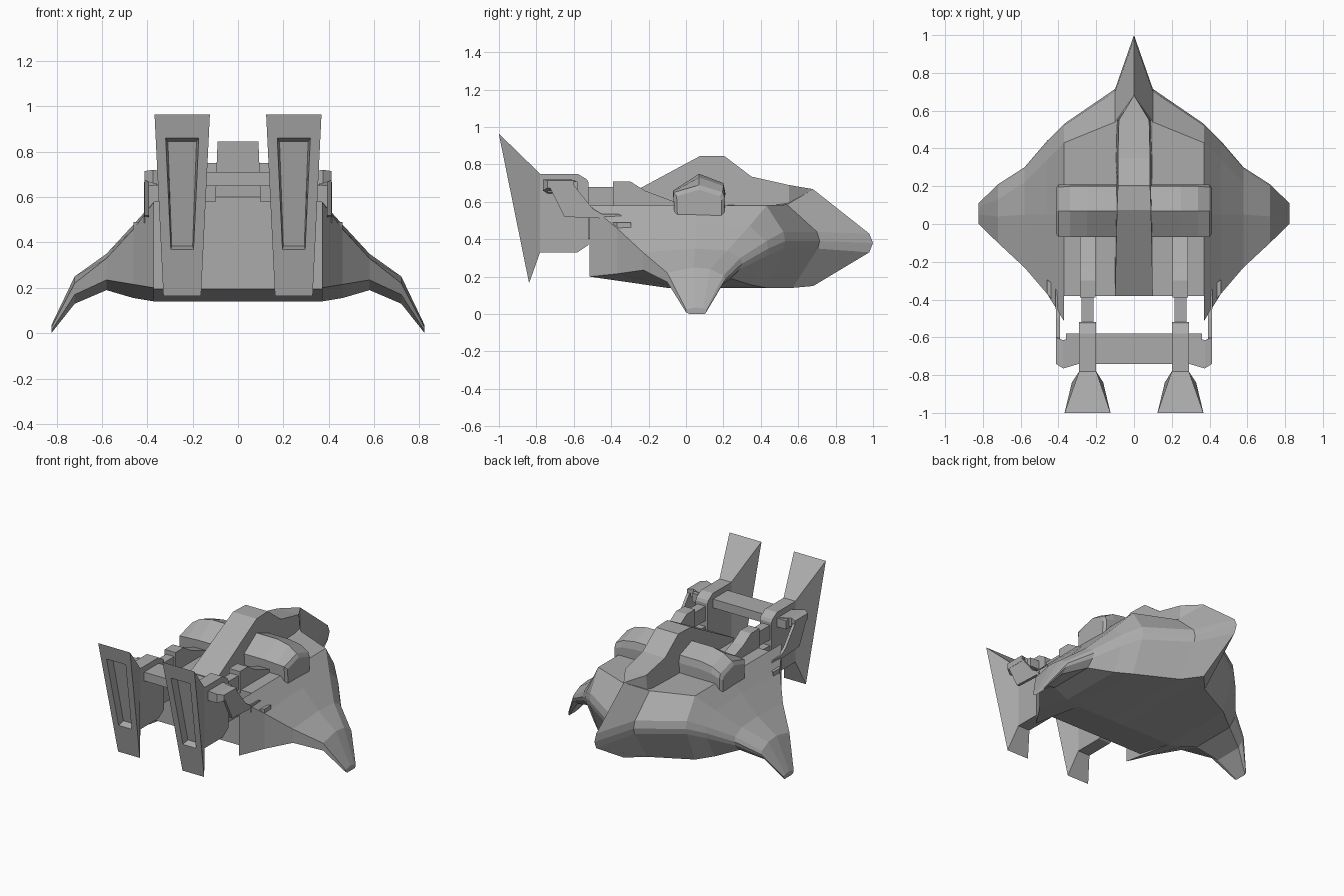
import bpy, bmesh

grey = bpy.data.materials.new("mid_grey")
grey.diffuse_color = (.41, .41, .41, 1)


def loft(name, rings, mirror=True, cap_start=True):
    """Skin a list of equal-length 3D rings, cap the ends, optionally mirror in x."""
    bm = bmesh.new()
    vs = [[bm.verts.new(p) for p in r] for r in rings]
    n = len(rings[0])
    for a, b in zip(vs, vs[1:]):
        for i in range(n):
            j = (i + 1) % n
            bm.faces.new((a[i], a[j], b[j], b[i]))
    if cap_start:
        bm.faces.new(vs[0][::-1])
    bm.faces.new(vs[-1])
    bmesh.ops.remove_doubles(bm, verts=bm.verts, dist=0.0005)
    bmesh.ops.recalc_face_normals(bm, faces=bm.faces)
    me = bpy.data.meshes.new(name)
    bm.to_mesh(me)
    bm.free()
    me.materials.append(grey)
    ob = bpy.data.objects.new(name, me)
    bpy.context.collection.objects.link(ob)
    if mirror:
        ob.modifiers.new("mirror", "MIRROR").use_axis = (True, False, False)
    return ob


def side(x, prof):
    return [(x, y, z) for y, z in prof]


def plate(name, x0, x1, prof, mirror=True):
    """Extrude a (y, z) profile from x0 to x1."""
    return loft(name, [side(x0, prof), side(x1, prof)], mirror)


def box(name, x0, x1, y0, y1, z0, z1, mirror=True):
    return plate(name, x0, x1, [(y0, z0), (y1, z0), (y1, z1), (y0, z1)], mirror)


# Centre hull: (y, z) sections from the centreline outwards
hull = [
    (0.00, [(-.38, .58), (.05, .58), (.68, .667), (.98, .43), (1.0, .38), (.98, .33),
            (.68, .15), (-.10, .14), (-.38, .195)]),
    (0.10, [(-.38, .58), (.05, .58), (.54, .585), (.70, .44), (.715, .39), (.705, .35),
            (.57, .14), (-.10, .14), (-.38, .195)]),
    (0.37, [(-.38, .58), (.05, .58), (.43, .58), (.52, .44), (.53, .39), (.52, .35),
            (.43, .14), (-.10, .14), (-.38, .195)]),
]
loft("hull", [side(x, p) for x, p in hull], cap_start=False)

# Drooping wings
wing = [
    (0.37, [(-.515, .58), (.05, .58), (.43, .58), (.52, .44), (.53, .39), (.52, .35),
            (.43, .14), (-.10, .14), (-.515, .20)]),
    (0.46, [(-.37, .46), (.05, .48), (.34, .47), (.43, .39), (.44, .35), (.43, .31),
            (.35, .155), (-.10, .155), (-.37, .215)]),
    (0.58, [(-.23, .33), (.05, .35), (.22, .34), (.29, .30), (.30, .27), (.29, .24),
            (.24, .19), (-.08, .19), (-.23, .235)]),
    (0.72, [(-.10, .22), (.04, .25), (.13, .24), (.20, .205), (.21, .185), (.20, .165),
            (.16, .13), (-.04, .13), (-.10, .17)]),
    (0.823, [(0, .025), (.05, .035), (.09, .03), (.108, .025), (.11, .018), (.108, .01),
             (.10, 0), (.02, 0), (0, .01)]),
]
loft("wing", [side(x, p) for x, p in wing])

# Raised spine with pointed front: y, top z, top half width, base half width
spine = [(-.38, .60, .10, .10), (.075, .845, .09, .10), (.205, .845, .085, .10),
         (.35, .735, .085, .10), (.55, .69, .08, .095), (.68, .668, .001, .001)]
loft("spine", [[(-b, y, .5), (b, y, .5), (t, y, z), (-t, y, z)] for y, z, t, b in spine],
     mirror=False)

# Faceted shoulder pods
pod = [(-.06, .50), (-.07, .66), (.07, .75), (.20, .70), (.21, .65), (.205, .50)]
pod_mid = [(-.06, .50), (-.07, .655), (.07, .73), (.20, .685), (.21, .64), (.205, .50)]
pod_shoulder = [(-.06, .50), (-.068, .65), (.07, .69), (.195, .652), (.208, .62), (.205, .50)]
pod_end = [(-.045, .50), (-.05, .63), (.07, .665), (.18, .63), (.19, .61), (.188, .50)]
loft("shoulder_pod", [side(.08, pod), side(.25, pod), side(.34, pod_mid),
                      side(.40, pod_shoulder), side(.414, pod_end)])

# Engine mounts running back from the pods
plate("engine_mount", .205, .287,
      [(-.06, .56), (-.06, .60), (-.22, .66), (-.30, .71), (-.39, .71), (-.39, .56)])
box("engine_neck", .215, .277, -.54, -.38, .58, .68)
box("engine_lower_neck", .215, .277, -.54, -.36, .40, .54)

# Engine body with chamfered front
plate("engine_body", .20, .29,
      [(-.79, .33), (-.58, .33), (-.52, .37), (-.52, .70), (-.53, .72), (-.58, .75), (-.79, .75)])


# Flared nozzle with a recessed panel in its slanted rear face
def slant(z, push=0.0):
    return -.84 - .16 * (z - .17) / .79 + push


def trapezoid(w0, z0, w1, z1, push=0.0):
    c = .246
    return [(c - w0, slant(z0, push), z0), (c + w0, slant(z0, push), z0),
            (c + w1, slant(z1, push), z1), (c - w1, slant(z1, push), z1)]


loft("nozzle", [[(.20, -.78, .33), (.29, -.78, .33), (.29, -.78, .75), (.20, -.78, .75)],
                trapezoid(.083, .165, .122, .965),
                trapezoid(.05, .37, .073, .86),
                trapezoid(.046, .385, .063, .845, .05)])

# Crossbar joining the engines, with clamp ends
box("crossbar", -.36, .36, -.74, -.58, .65, .71, mirror=False)
loft("crossbar_clamp", [
    [(.29, -.74, .645), (.29, -.59, .645), (.29, -.59, .71), (.29, -.74, .71)],
    [(.375, -.765, .66), (.375, -.615, .66), (.375, -.615, .72), (.375, -.765, .72)],
    [(.413, -.74, .675), (.413, -.60, .675), (.413, -.60, .715), (.413, -.74, .715)]])

# Diagonal side struts and the brackets holding them to the wings
plate("side_strut", .393, .412,
      [(-.74, .70), (-.65, .52), (-.41, .51), (-.50, .565), (-.60, .69)])
bracket = [(.37, -.43), (.405, -.43), (.46, -.37), (.46, -.295), (.40, -.34), (.37, -.34)]
loft("wing_bracket", [[(x, y, z) for x, y in bracket] for z in (.46, .49)])
plate("bracket_arm", .385, .415,
      [(-.45, .485), (-.30, .485), (-.30, .50), (-.36, .535), (-.45, .535)])
